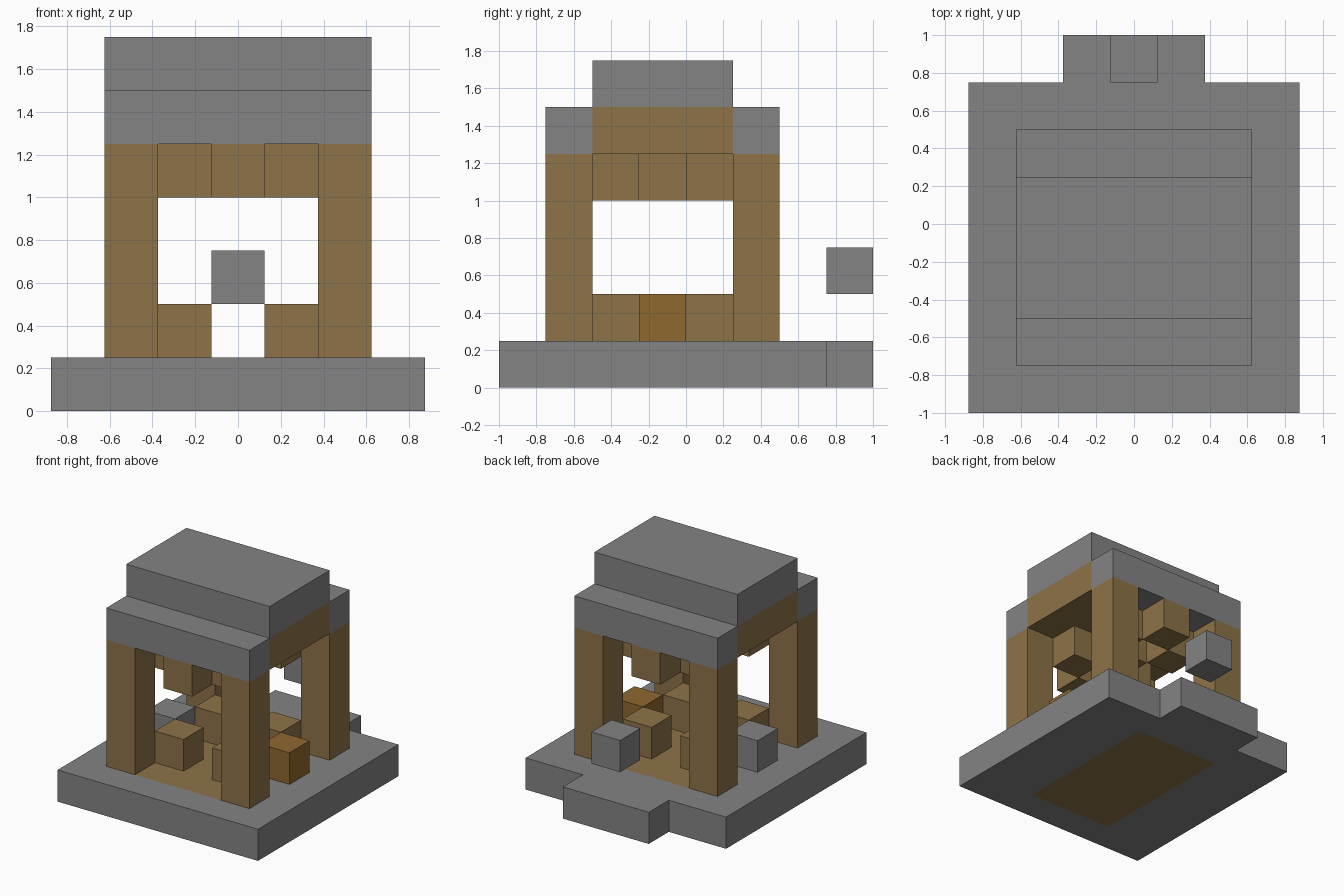
import bpy
import bmesh
from mathutils import Matrix, Vector

default_cube = bpy.data.objects.get("Cube")
if default_cube:
    bpy.data.objects.remove(default_cube, do_unlink=True)

CELL = 0.25                          # every part sits on a cubic grid
ORIGIN = Vector((-0.875, -1.0, 0.0))


def make_material(name, color):
    mat = bpy.data.materials.new(name)
    mat.use_nodes = True
    mat.diffuse_color = (*color, 1)
    mat.node_tree.nodes["Principled BSDF"].inputs["Base Color"].default_value = (*color, 1)
    return mat


stone = make_material("grey stone", (0.235, 0.23, 0.23))
wood = make_material("brown wood", (0.27, 0.17, 0.065))
copper = make_material("orange wood", (0.275, 0.138, 0.028))


def blocks(name, mat, *boxes):
    """One object from boxes, each given as grid start and size in cells."""
    bm = bmesh.new()
    for start, size in boxes:
        start, size = Vector(start), Vector(size)
        center = ORIGIN + (start + size / 2) * CELL
        bmesh.ops.create_cube(
            bm, size=1,
            matrix=Matrix.Translation(center) @ Matrix.Diagonal((*(size * CELL), 1)))
    mesh = bpy.data.meshes.new(name)
    bm.to_mesh(mesh)
    bm.free()
    mesh.materials.append(mat)
    obj = bpy.data.objects.new(name, mesh)
    bpy.context.collection.objects.link(obj)
    return obj


# Stone base framing a wooden floor, with a step at the back
blocks("base_frame", stone,
       ((0, 0, 0), (2, 7, 1)), ((5, 0, 0), (2, 7, 1)),
       ((2, 0, 0), (3, 1, 1)), ((2, 6, 0), (3, 1, 1)))
blocks("back_step", stone, ((2, 7, 0), (3, 1, 1)))
blocks("floor", wood, ((2, 1, 0), (3, 5, 1)))

# Corner posts
for side, x in (("right", 1), ("left", 5)):
    for end, y in (("front", 1), ("back", 5)):
        blocks(f"{end}_{side}_post", wood, ((x, y, 1), (1, 1, 4)))

# Low and hanging inner blocks at the four inner corners
for side, x in (("right", 2), ("left", 4)):
    for end, y in (("front", 2), ("back", 4)):
        blocks(f"{end}_{side}_low_block", wood, ((x, y, 1), (1, 1, 1)))
        blocks(f"{end}_{side}_hanging_block", wood, ((x, y, 4), (1, 1, 1)))

# Hanging blocks along the middle
for name, y in (("front", 1), ("center", 3), ("back", 5)):
    blocks(f"{name}_middle_hanging_block", wood, ((3, y, 4), (1, 1, 1)))

# Blocks in the side openings and the floating block behind
blocks("right_side_block", stone, ((1, 3, 1), (1, 1, 1)))
blocks("left_side_block", copper, ((5, 3, 1), (1, 1, 1)))
blocks("floating_block", stone, ((3, 7, 2), (1, 1, 1)))

# Stepped roof with a wooden core
blocks("roof_core", wood, ((1, 2, 5), (5, 3, 1)))
blocks("front_eave", stone, ((1, 1, 5), (5, 1, 1)))
blocks("back_eave", stone, ((1, 5, 5), (5, 1, 1)))
blocks("roof_top", stone, ((1, 2, 6), (5, 3, 1)))
